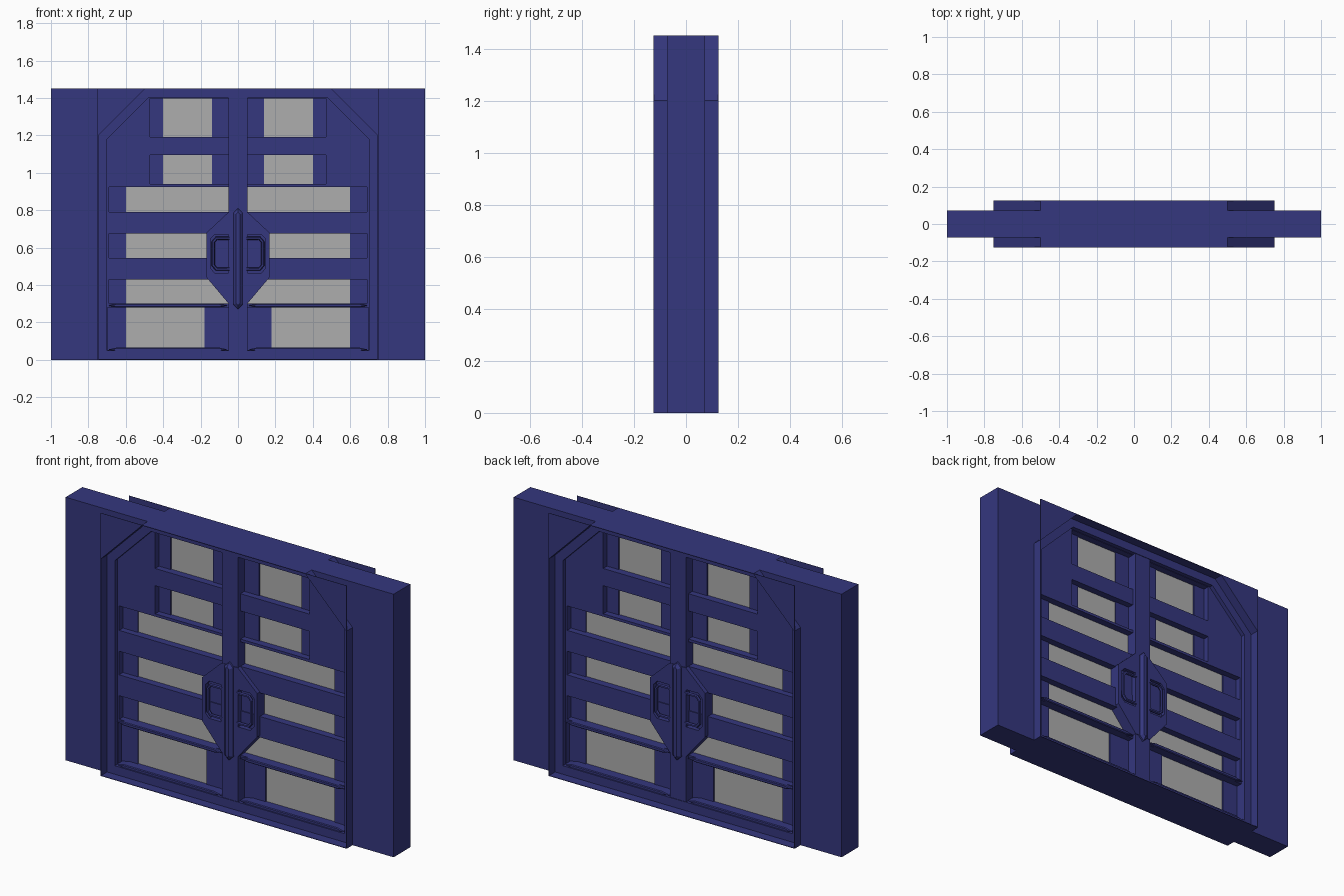
import bpy, bmesh, math
from mathutils import Matrix

if "Cube" in bpy.data.objects:
    bpy.data.objects.remove(bpy.data.objects["Cube"])


def material(name, color):
    m = bpy.data.materials.new(name)
    m.diffuse_color = color
    m.use_nodes = True
    m.node_tree.nodes["Principled BSDF"].inputs["Base Color"].default_value = m.diffuse_color
    return m


BLUE = material("blue_metal", (0.035, 0.038, 0.21, 1))
GLASS = material("grey_glass", (0.42, 0.42, 0.42, 0.85))


def finish(name, curve, mat, y):
    """Turn an XY curve into an upright mesh at depth y."""
    obj = bpy.data.objects.new(name, curve)
    bpy.context.collection.objects.link(obj)
    bpy.ops.object.select_all(action='DESELECT')
    bpy.context.view_layer.objects.active = obj
    obj.select_set(True)
    bpy.ops.object.convert(target='MESH')
    obj = bpy.context.view_layer.objects.active
    bm = bmesh.new()
    bm.from_mesh(obj.data)
    bmesh.ops.remove_doubles(bm, verts=bm.verts, dist=1e-5)
    bmesh.ops.transform(bm, matrix=Matrix.Translation((0, y, 0)) @ Matrix.Rotation(math.pi / 2, 4, 'X'),
                        verts=bm.verts)
    bmesh.ops.recalc_face_normals(bm, faces=bm.faces)
    for f in bm.faces:
        f.smooth = False
        f.material_index = 0
    bm.to_mesh(obj.data)
    bm.free()
    obj.data.materials.clear()
    obj.data.materials.append(mat)
    return obj


def add_spline(curve, pts, cyclic=True):
    s = curve.splines.new('POLY')
    s.points.add(len(pts) - 1)
    for p, q in zip(s.points, pts):
        p.co = (q[0], q[1], 0, 1)
    s.use_cyclic_u = cyclic


def plate(name, outlines, half, mat=BLUE, y=0, bevel=0):
    """Filled outline (further outlines are holes), 2 * half deep in y."""
    c = bpy.data.curves.new(name, 'CURVE')
    c.dimensions = '2D'
    c.fill_mode = 'BOTH'
    c.extrude = half - bevel
    c.bevel_depth = bevel
    c.bevel_resolution = 0
    c.offset = -bevel
    for o in outlines:
        add_spline(c, o)
    return finish(name, c, mat, y)


def rect(x0, x1, z0, z1, s=1):
    return [(s * x0, z0), (s * x1, z0), (s * x1, z1), (s * x0, z1)]


def flip(pts, s):
    return [(s * x, z) for x, z in pts]


def arch(w, z0, z_side, w_top, z1):
    half = [(w, z0), (w, z_side), (w_top, z1)]
    return half + flip(half[::-1], -1)


SIDES = (1, -1)

# wall with the doorway cut out
plate("wall", [rect(-1, 1, 0, 1.45), arch(0.70, 0.05, 1.18, 0.48, 1.40)], 0.073)

# thin lip around the doorway and corner gusset sheets, front and back
T = 0.003
for face, y in (("front", -1), ("back", 1)):
    plate(face + "_lip", [arch(0.75, 0, 1.2, 0.5, 1.45),
                          arch(0.75 - T, T, 1.2 - T / 2, 0.5 - T / 2, 1.45 - T)],
          0.0275, y=y * 0.0975)
    for s in SIDES:
        plate(face + "_gusset", [flip([(0.75, 1.2), (0.75, 1.45), (0.5, 1.45)], s)],
              0.001, y=y * 0.124)

# door leaves: outer slab with openings, inner panel with glazing
openings = [(0.05, 0.47, 1.19, 1.398), (0.05, 0.47, 0.94, 1.095),
            (0.05, 0.69, 0.79, 0.925), (0.05, 0.69, 0.545, 0.675),
            (0.05, 0.69, 0.30, 0.43), (0.05, 0.698, 0.052, 0.28)]
glazing = [(0.14, 0.40, 1.185, 1.40), (0.14, 0.40, 0.935, 1.10),
           (0.045, 0.60, 0.785, 0.93), (0.045, 0.60, 0.54, 0.68),
           (0.045, 0.60, 0.295, 0.435), (0.18, 0.60, 0.06, 0.285)]
outer = arch(0.71, 0.04, 1.185, 0.484, 1.41)
plate("door_slab", [outer] + [rect(*o, s) for o in openings for s in SIDES], 0.05)
plate("door_panel", [outer] + [rect(*g, s) for g in glazing for s in SIDES], 0.016)
for g in glazing:
    for s in SIDES:
        plate("window_glass", [rect(*g, s)], 0.010, GLASS)

# centre post, lock plate with handle recesses
plate("center_post", [rect(-0.05, 0.05, 0.04, 1.41)], 0.07)
lock = [(0.05, 0.30), (0.168, 0.44), (0.168, 0.68), (0.05, 0.79)]
lock = lock + flip(lock[::-1], -1)
recess = [(0.052, 0.465), (0.125, 0.465), (0.148, 0.49),
          (0.148, 0.645), (0.125, 0.67), (0.052, 0.67)]
plate("lock_core", [lock], 0.045)
for face, y in (("front", -1), ("back", 1)):
    plate(face + "_lock_plate", [lock] + [flip(recess, s) for s in SIDES], 0.015, y=y * 0.058)

# chamfered locking rod running through the seam
plate("lock_rod", [[(0, 0.27), (0.025, 0.295), (0.025, 0.785), (0, 0.81),
                    (-0.025, 0.785), (-0.025, 0.295)]], 0.095, bevel=0.015)

# pull handles
grip = [(0.045, 0.485), (0.115, 0.485), (0.132, 0.505),
        (0.132, 0.63), (0.115, 0.65), (0.045, 0.65)]
for y in SIDES:
    for s in SIDES:
        c = bpy.data.curves.new("pull_handle", 'CURVE')
        c.dimensions = '3D'
        c.bevel_depth = 0.009
        c.bevel_resolution = 1
        add_spline(c, flip(grip, s), cyclic=False)
        finish("pull_handle", c, BLUE, y * 0.07)

# tapered trim ledges above and below the lowest windows
for z in (0.29, 0.055):
    for s in SIDES:
        ledge = [(0.055, z), (0.10, z - 0.01), (0.65, z - 0.01),
                 (0.695, z), (0.65, z + 0.01), (0.10, z + 0.01)]
        plate("trim_ledge", [flip(ledge, s)], 0.066, bevel=0.004)
